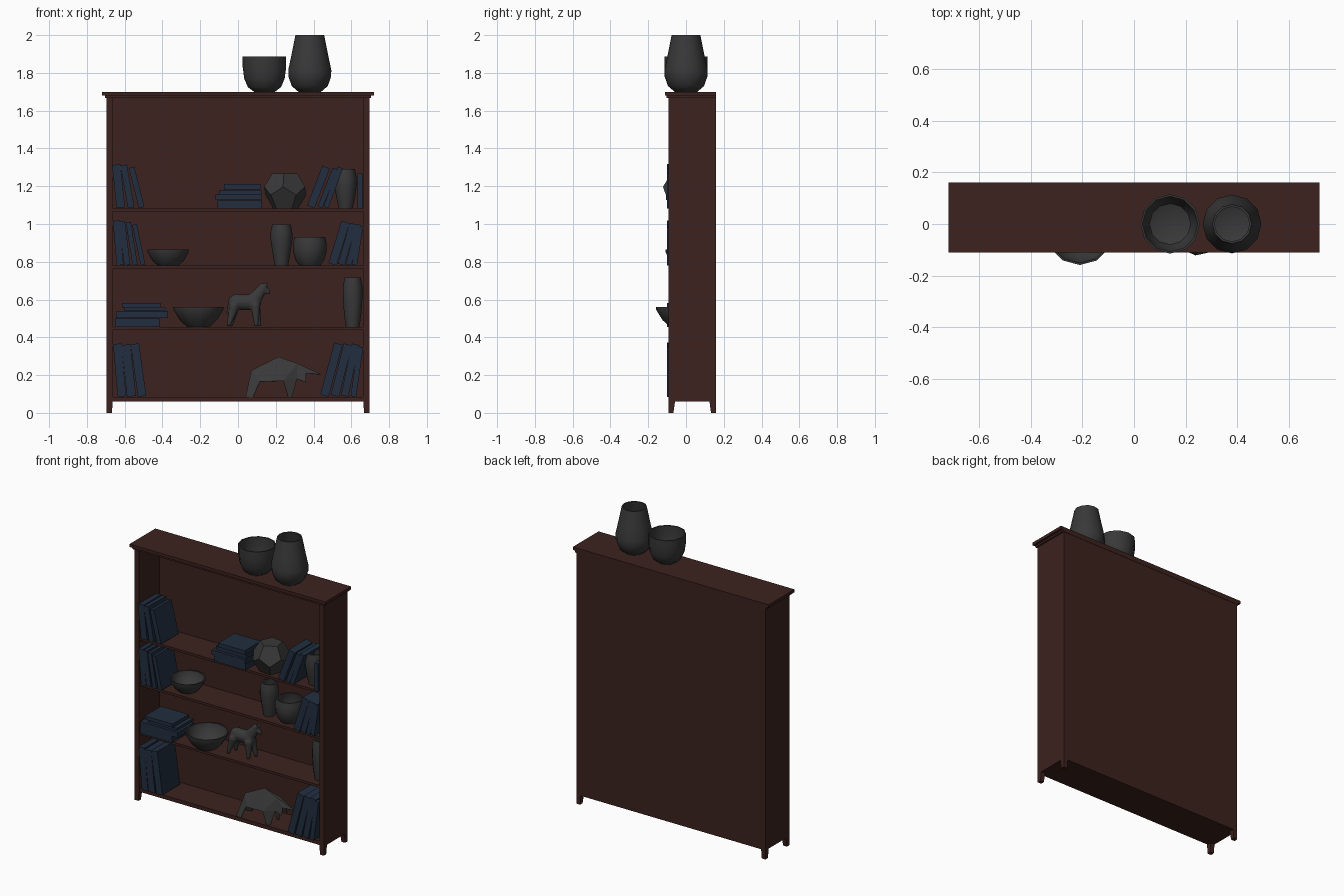
import bpy, bmesh
from math import sin, cos, pi, radians
from mathutils import Matrix, Vector

if "Cube" in bpy.data.objects:
    bpy.data.objects.remove(bpy.data.objects["Cube"])

def material(name, rgb):
    m = bpy.data.materials.new(name)
    m.diffuse_color = (*rgb, 1)
    m.use_nodes = True
    m.node_tree.nodes["Principled BSDF"].inputs["Base Color"].default_value = m.diffuse_color
    return m

WOOD = material("dark_wood", (0.045, 0.016, 0.013))
BLUE = material("book_blue", (0.015, 0.027, 0.05))
GREY = material("dark_grey", (0.04, 0.04, 0.04))

def make(name, bm, mat, smooth=None):
    bmesh.ops.recalc_face_normals(bm, faces=bm.faces)
    me = bpy.data.meshes.new(name)
    bm.to_mesh(me)
    bm.free()
    ob = bpy.data.objects.new(name, me)
    bpy.context.collection.objects.link(ob)
    me.materials.append(mat)
    if smooth:
        bpy.ops.object.select_all(action='DESELECT')
        bpy.context.view_layer.objects.active = ob
        ob.select_set(True)
        bpy.ops.object.shade_smooth_by_angle(angle=radians(smooth))
    return ob

def box(name, x, y, z, mat=WOOD, matrix=Matrix()):
    bm = bmesh.new()
    bmesh.ops.create_cube(bm, size=1)
    for v in bm.verts:
        v.co = [(a + b) / 2 + c * (b - a) for (a, b), c in zip((x, y, z), v.co)]
    bm.transform(matrix)
    return make(name, bm, mat)

def lathe(name, x, y, z, outer, wall=0.008, seg=12):
    inner = [(r - wall, max(h, 0.012)) for r, h in reversed(outer)]
    pts = [(0, 0)] + outer + inner + [(0, 0.012)]
    bm = bmesh.new()
    vs = [bm.verts.new((r, 0, h)) for r, h in pts]
    es = [bm.edges.new(p) for p in zip(vs, vs[1:])]
    bmesh.ops.spin(bm, geom=vs + es, cent=(0, 0, 0), axis=(0, 0, 1),
                   angle=2 * pi, steps=seg, use_duplicate=False)
    bmesh.ops.remove_doubles(bm, verts=bm.verts, dist=0.0005)
    bm.transform(Matrix.Translation((x, y, z)))
    return make(name, bm, GREY, 42)

def leaning(name, z, books):
    # each book: pivot corner x, thickness, height, tilt in degrees
    for i, (x, t, h, deg) in enumerate(books):
        m = Matrix.Translation((x, 0, z)) @ Matrix.Rotation(radians(deg), 4, 'Y')
        xs = (0, t) if deg < 0 else (-t, 0)
        box(f"{name}_{i+1}", xs, (-0.10, 0.085), (0, h), BLUE, m)

def stack(name, z, books):
    # each book: left, right, thickness, front
    for i, (a, b, t, front) in enumerate(books):
        box(f"{name}_{i+1}", (a, b), (front, front + 0.17), (z, z + t - 0.002), BLUE)
        z += t

# Cabinet
S1, S2, S3, S4 = 0.085, 0.456, 0.78, 1.083
box("top_board", (-0.72, 0.72), (-0.11, 0.16), (1.68, 1.70))
box("top_moulding", (-0.705, 0.705), (-0.102, 0.16), (1.667, 1.68))
box("back_panel", (-0.665, 0.665), (0.12, 0.158), (0.06, 1.67))
for side, s in (("left", -1), ("right", 1)):
    box(f"{side}_side_panel", sorted((s * 0.663, s * 0.695)), (-0.092, 0.158), (0.06, 1.668))
for i, (z, t) in enumerate(((S1, 0.025), (S2, 0.016), (S3, 0.016), (S4, 0.016))):
    box(f"shelf_{i+1}", (-0.664, 0.664), (-0.087, 0.122), (z - t, z))

# Tapered legs, outer corner stays straight
for sx in (-1, 1):
    for y0, d, nm in ((-0.092, 1, "front"), (0.158, -1, "back")):
        leg = box(f"{nm}_leg_{'left' if sx < 0 else 'right'}",
                  sorted((sx * 0.663, sx * 0.695)), sorted((y0, y0 + d * 0.034)), (0, 0.061))
        for v in leg.data.vertices:
            if v.co.z < 0.01:
                v.co.y = y0 + (v.co.y - y0) * 0.75
                v.co.x = sx * 0.695 + (v.co.x - sx * 0.695) * 0.85

# Vases and bowls
lathe("top_bowl", 0.14, 0, 1.70, [(0.055, 0), (0.088, 0.025), (0.107, 0.07), (0.115, 0.13), (0.115, 0.187)])
lathe("top_vase", 0.38, 0, 1.70, [(0.06, 0), (0.095, 0.03), (0.113, 0.08), (0.114, 0.115), (0.098, 0.19), (0.076, 0.30)])
lathe("upper_vase", 0.57, -0.01, S4, [(0.037, 0), (0.05, 0.06), (0.059, 0.12), (0.058, 0.16), (0.049, 0.207)])
lathe("wide_bowl", -0.37, 0, S3, [(0.055, 0), (0.083, 0.025), (0.108, 0.07), (0.11, 0.085)])
lathe("slim_vase", 0.23, 0, S3, [(0.036, 0), (0.046, 0.06), (0.058, 0.14), (0.057, 0.18), (0.049, 0.218)])
lathe("round_bowl", 0.38, 0, S3, [(0.055, 0), (0.077, 0.03), (0.09, 0.08), (0.088, 0.12), (0.081, 0.15)])
lathe("large_bowl", -0.21, -0.026, S2, [(0.06, 0), (0.098, 0.035), (0.132, 0.09), (0.133, 0.105)])
lathe("tall_vase", 0.607, 0, S2, [(0.036, 0), (0.045, 0.06), (0.052, 0.15), (0.052, 0.21), (0.043, 0.26)])

# Books
leaning("upper_left_book", S4, [(-0.643, 0.045, 0.23, -6), (-0.583, 0.035, 0.23, -10), (-0.525, 0.03, 0.22, -14)])
leaning("upper_right_book", S4, [(0.405, 0.042, 0.225, 21), (0.447, 0.027, 0.22, 21), (0.478, 0.027, 0.225, 20)])
box("upright_book", (0.632, 0.66), (-0.10, 0.085), (S4, S4 + 0.185), BLUE)
leaning("middle_left_book", S3, [(-0.642, 0.036, 0.237, -5), (-0.602, 0.032, 0.235, -7),
                                 (-0.558, 0.027, 0.23, -9), (-0.515, 0.025, 0.22, -12)])
leaning("middle_right_book", S3, [(0.522, 0.045, 0.235, 17), (0.564, 0.036, 0.225, 16),
                                  (0.6, 0.03, 0.22, 14), (0.63, 0.026, 0.205, 9)])
leaning("lower_left_book", S1, [(-0.637, 0.045, 0.28, -5), (-0.588, 0.048, 0.275, -6), (-0.53, 0.045, 0.28, -8)])
leaning("lower_right_book", S1, [(0.48, 0.046, 0.285, 15), (0.535, 0.045, 0.28, 14),
                                 (0.584, 0.04, 0.28, 12), (0.626, 0.03, 0.265, 8)])
stack("upper_stack_book", S4, [(-0.108, 0.125, 0.043, -0.10), (-0.12, 0.125, 0.031, -0.105),
                               (-0.10, 0.125, 0.026, -0.09), (-0.075, 0.12, 0.03, -0.10)])
stack("lower_stack_book", S2, [(-0.65, -0.415, 0.047, -0.10), (-0.645, -0.37, 0.038, -0.105),
                               (-0.60, -0.385, 0.018, -0.09), (-0.615, -0.41, 0.025, -0.10)])

# Dodecahedron resting on one face
a = 0.083
bm = bmesh.new()
for r, h, off in ((0.8507, 1.1135, 0), (1.3764, 0.2629, 0), (1.3764, -0.2629, pi / 5), (0.8507, -1.1135, pi / 5)):
    for k in range(5):
        t = 2 * pi * k / 5 + off - pi / 2 - 0.1
        bm.verts.new((0.25 + a * r * cos(t), -0.008 + a * r * sin(t), S4 + a * (1.1135 + h)))
bmesh.ops.convex_hull(bm, input=bm.verts)
bmesh.ops.dissolve_limit(bm, angle_limit=0.05, verts=bm.verts, edges=bm.edges)
make("dodecahedron", bm, GREY)

# Smooth horse figurine: tapered limbs fused by voxel remesh
bm = bmesh.new()
def limb(p, q, rp, rq, flat=1.0):
    p, q = Vector(p), Vector(q)
    n = 8
    for i in range(n + 1):
        t = i / n
        c = p.lerp(q, t)
        m = Matrix.Translation(c) @ Matrix.Diagonal((1, flat, 1, 1))
        bmesh.ops.create_icosphere(bm, subdivisions=2, radius=rp + (rq - rp) * t, matrix=m)
limb((-0.008, 0, 0.587), (0.082, 0, 0.585), 0.044, 0.043, 0.85)
limb((0.085, 0, 0.60), (0.133, 0, 0.663), 0.04, 0.024, 0.75)
limb((0.13, 0, 0.667), (0.16, 0, 0.64), 0.022, 0.014, 0.8)
for s in (-1, 1):
    limb((-0.02, s * 0.022, 0.565), (-0.042 + s * 0.006, s * 0.03, 0.468), 0.029, 0.012)
    limb((0.092, s * 0.02, 0.565), (0.105 + s * 0.008, s * 0.028, 0.468), 0.027, 0.012)
    limb((0.145, s * 0.01, 0.672), (0.153, s * 0.013, 0.69), 0.01, 0.006)
limb((-0.04, 0, 0.60), (-0.055, 0, 0.53), 0.011, 0.008)
horse = make("horse_figurine", bm, GREY, 60)
rm = horse.modifiers.new("fuse", 'REMESH')
rm.mode, rm.voxel_size, rm.use_smooth_shade = 'VOXEL', 0.006, True
sm = horse.modifiers.new("soften", 'SMOOTH')
sm.iterations = 4

# Folded-paper animal: one side, mirrored
P = dict(A=(0.07, 0, 0.225), B=(0.215, 0, 0.297), C=(0.315, 0.012, 0.262), N=(0.44, 0, 0.205),
         R=(0.04, 0.05, S1), S=(0.08, 0.06, S1), H=(0.115, 0.055, 0.165), M=(0.24, 0.06, 0.17),
         F=(0.265, 0.055, S1), G=(0.287, 0.045, S1), J=(0.312, 0.03, 0.18), E=(0.36, 0.02, 0.21), K=(0.36, 0.03, 0.162))
bm = bmesh.new()
V = {k: bm.verts.new((x, y, z)) for k, (x, y, z) in P.items()}
T = bm.verts.new((0.315, 0, 0.262))
for f in ("ARSH", "AHB", "HMB", "BMC", "MFG", "MGJ", "MJC", "CJE", "JKE", "CEN"):
    bm.faces.new([V[c] for c in f])
bm.faces.new((V["B"], V["C"], T))
bm.faces.new((T, V["C"], V["N"]))
paper = make("folded_paper_animal", bm, GREY)
paper.location.y = -0.025
paper.modifiers.new("mirror", 'MIRROR').use_axis = (False, True, False)
paper.modifiers.new("thickness", 'SOLIDIFY').thickness = 0.003
